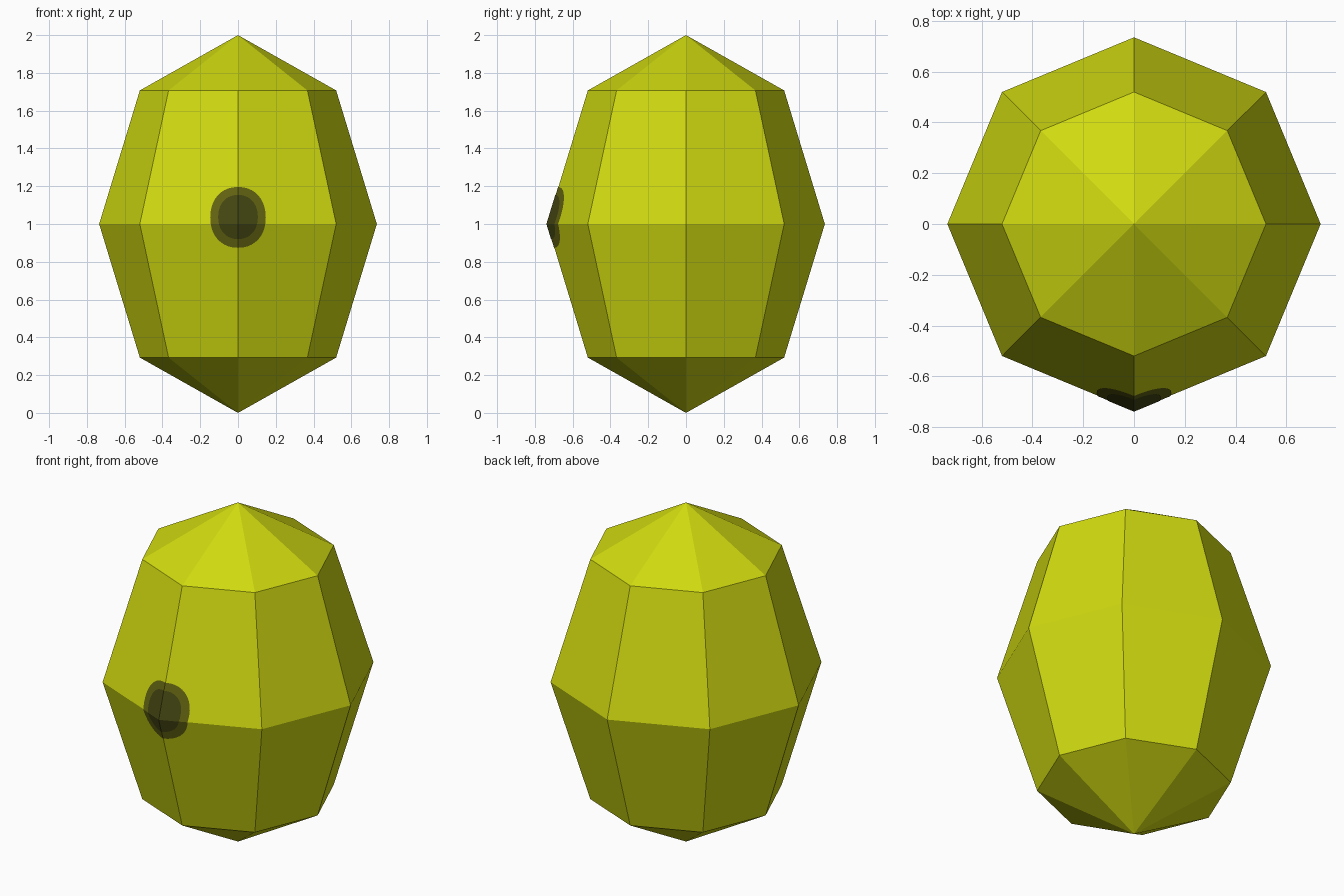
import bpy, bmesh, math

if "Cube" in bpy.data.objects:
    bpy.data.objects.remove(bpy.data.objects["Cube"])

R_MID = 0.735                          # widest radius, at z = 1
R_END = R_MID * math.sqrt(0.5)         # radius of upper and lower rings
H_RING = math.sqrt(0.5)                # ring height above / below the middle


def material(name, rgb):
    m = bpy.data.materials.new(name)
    m.diffuse_color = (*rgb, 1)
    m.use_nodes = True
    m.node_tree.nodes["Principled BSDF"].inputs["Base Color"].default_value = m.diffuse_color
    return m


def add_object(name, bm, mat):
    mesh = bpy.data.meshes.new(name)
    bm.to_mesh(mesh)
    bm.free()
    mesh.materials.append(mat)
    ob = bpy.data.objects.new(name, mesh)
    bpy.context.collection.objects.link(ob)
    return ob


def front_y(x, z):
    """Depth of the two front facets of the body at x, z."""
    r = R_MID - (R_MID - R_END) * abs(z - 1) / H_RING
    return -r + abs(x) * math.tan(math.pi / 8)


def spot(name, half_w, half_h, z_mid, lift, mat):
    """Thin rounded patch folded over the front edges of the body."""
    bm = bmesh.new()
    ring = []
    for i in range(40):
        a = math.tau * i / 40
        c, s = math.cos(a), math.sin(a)
        x = half_w * math.copysign(abs(c) ** 0.92, c)
        z = z_mid + half_h * math.copysign(abs(s) ** 0.92, s)
        ring.append(bm.verts.new((x, 0, z)))
    bm.faces.new(ring)
    # fold lines along the body's edges
    for co, no in (((0, 0, 0), (1, 0, 0)), ((0, 0, 1), (0, 0, 1))):
        bmesh.ops.bisect_plane(bm, geom=bm.verts[:] + bm.edges[:] + bm.faces[:],
                               plane_co=co, plane_no=no)
    for v in bm.verts:
        v.co.y = front_y(v.co.x, v.co.z) - lift
    bm.normal_update()
    for f in bm.faces:
        if f.normal.y > 0:
            f.normal_flip()
    return add_object(name, bm, mat)


yellow = material("yellow green", (0.63, 0.70, 0.005))
olive = material("dark olive", (0.125, 0.128, 0.006))
dark = material("darkest olive", (0.058, 0.062, 0.006))

# Body: eight-sided, four-band faceted egg
bm = bmesh.new()
bmesh.ops.create_uvsphere(bm, u_segments=8, v_segments=4, radius=1)
for v in bm.verts:
    v.co = (v.co.x * R_MID, v.co.y * R_MID, v.co.z + 1)
add_object("body", bm, yellow)

# Two-tone spot on the front
spot("spot_rim", 0.147, 0.161, 1.035, 0.002, olive)
spot("spot_centre", 0.105, 0.117, 1.037, 0.004, dark)
